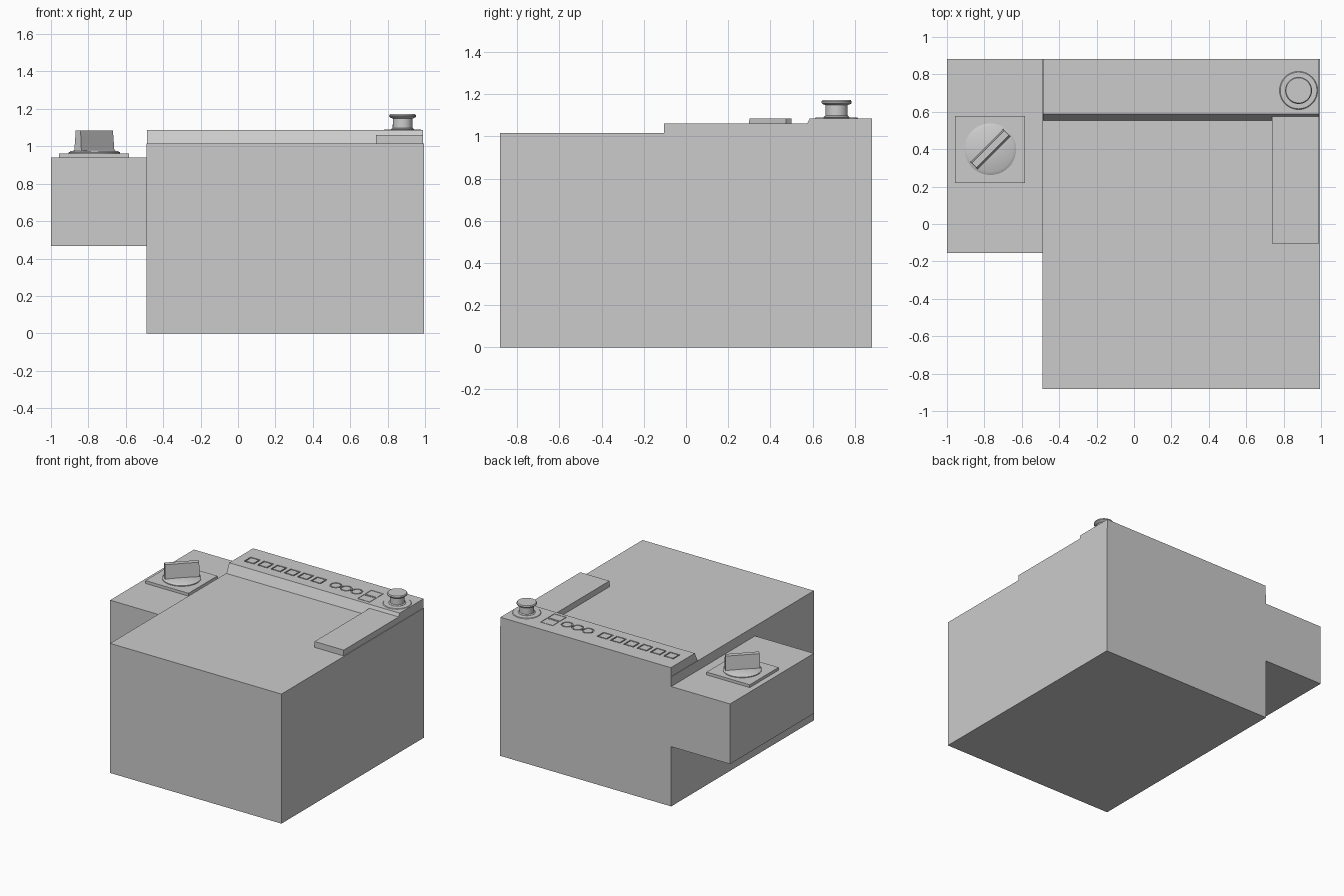
import bpy, bmesh, math
from mathutils import Matrix

cube = bpy.data.objects.get("Cube")
if cube:
    bpy.data.objects.remove(cube)

GREY = (0.6, 0.6, 0.6, 1)
mat = bpy.data.materials.new("light grey")
mat.use_nodes = True
mat.diffuse_color = GREY
mat.node_tree.nodes["Principled BSDF"].inputs["Base Color"].default_value = GREY


def finish(name, bm, loc=(0, 0, 0)):
    bmesh.ops.recalc_face_normals(bm, faces=bm.faces)
    mesh = bpy.data.meshes.new(name)
    bm.to_mesh(mesh)
    bm.free()
    mesh.materials.append(mat)
    ob = bpy.data.objects.new(name, mesh)
    ob.location = loc
    bpy.context.collection.objects.link(ob)
    return ob


def box(name, x, y, z):
    """Box from (low, high) ranges."""
    bm = bmesh.new()
    bmesh.ops.create_cube(bm, size=1)
    for v in bm.verts:
        for i, (lo, hi) in enumerate((x, y, z)):
            v.co[i] = lo if v.co[i] < 0 else hi
    return finish(name, bm)


def lathe(name, profile, loc, steps=40):
    """Spin a (radius, height) profile around z."""
    bm = bmesh.new()
    pts = [bm.verts.new((r, 0, z)) for r, z in profile]
    edges = [bm.edges.new(p) for p in zip(pts, pts[1:])]
    bmesh.ops.spin(bm, geom=pts + edges, axis=(0, 0, 1), cent=(0, 0, 0),
                   angle=math.tau, steps=steps)
    bmesh.ops.remove_doubles(bm, verts=bm.verts, dist=1e-5)
    ob = finish(name, bm, loc)
    bpy.ops.object.select_all(action='DESELECT')
    ob.select_set(True)
    bpy.context.view_layer.objects.active = ob
    bpy.ops.object.shade_smooth_by_angle(angle=math.radians(35))
    return ob


TOP, PANEL = 1.015, 1.086

# Cabinet, side housing and raised strip
box("main_cabinet", (-0.49, 0.995), (-0.883, 0.883), (0, TOP))
box("side_housing", (-1, -0.49), (-0.155, 0.883), (0.468, 0.939))
box("side_strip", (0.737, 0.99), (-0.105, 0.6), (TOP, 1.061))

# Control panel with a sloping front
panel = box("control_panel", (-0.487, 0.99), (0.553, 0.883), (TOP, PANEL))
for v in panel.data.vertices:
    if v.co.y < 0.6 and v.co.z > 1.05:
        v.co.y = 0.587

# Panel controls: name, x, y, width, depth, round
controls = [(f"square_button_{i + 1}", -0.374 + i * 0.1154, 0.711, 0.086, 0.084, False)
            for i in range(6)]
controls += [(f"round_button_{i + 1}", 0.35 + i * 0.091, 0.711, 0.086, 0.086, True)
             for i in range(3)]
controls += [("rocker_back", 0.657, 0.747, 0.108, 0.082, False),
             ("rocker_front", 0.657, 0.656, 0.108, 0.082, False)]


def plug(name, x, y, w, d, is_round, lo, hi):
    if is_round:
        return lathe(name, [(0, lo), (w / 2, lo), (w / 2, hi), (0, hi)], (x, y, 0), 32)
    return box(name, (x - w / 2, x + w / 2), (y - d / 2, y + d / 2), (lo, hi))


# Sink a recess for each control, leaving a narrow groove around it
for name, x, y, w, d, is_round in controls:
    cutter = plug("recess_cutter", x, y, w, d, is_round, PANEL - 0.008, PANEL + 0.02)
    cutter.hide_render = True
    mod = panel.modifiers.new("recess", 'BOOLEAN')
    mod.operation = 'DIFFERENCE'
    mod.solver = 'EXACT'
    mod.object = cutter
    bpy.ops.object.select_all(action='DESELECT')
    bpy.context.view_layer.objects.active = panel
    panel.select_set(True)
    bpy.ops.object.modifier_apply(modifier=mod.name)
    bpy.data.objects.remove(cutter)
    gap = 0.009 if name.startswith("rocker") else 0.018
    plug(name, x, y, w - gap, d - gap, is_round, PANEL - 0.01, PANEL)

# Mushroom push button
lathe("push_button_collar", [(0, 0), (0.102, 0), (0.098, 0.004), (0, 0.006)],
      (0.88, 0.714, PANEL))
lathe("push_button",
      [(0, 0), (0.061, 0), (0.061, 0.006), (0.053, 0.012), (0.052, 0.062),
       (0.066, 0.067), (0.072, 0.073), (0.072, 0.079), (0.067, 0.086), (0, 0.086)],
      (0.88, 0.714, PANEL))

# Rotary switch: plate, dial and tapered diagonal grip
box("switch_plate", (-0.957, -0.583), (0.22, 0.578), (0.939, 0.961))
KNOB = (-0.768, 0.4, 0.961)
lathe("switch_dial", [(0, 0), (0.138, 0), (0.138, 0.006), (0.122, 0.015), (0, 0.017)], KNOB)
bm = bmesh.new()
bmesh.ops.create_cube(bm, size=1)
for v in bm.verts:
    upper = v.co.z > 0
    v.co.x *= 0.245 if upper else 0.25
    v.co.y *= 0.036 if upper else 0.054
    v.co.z = 0.124 if upper else 0.01
bmesh.ops.rotate(bm, verts=bm.verts, matrix=Matrix.Rotation(math.radians(45), 3, 'Z'))
finish("switch_grip", bm, KNOB)
